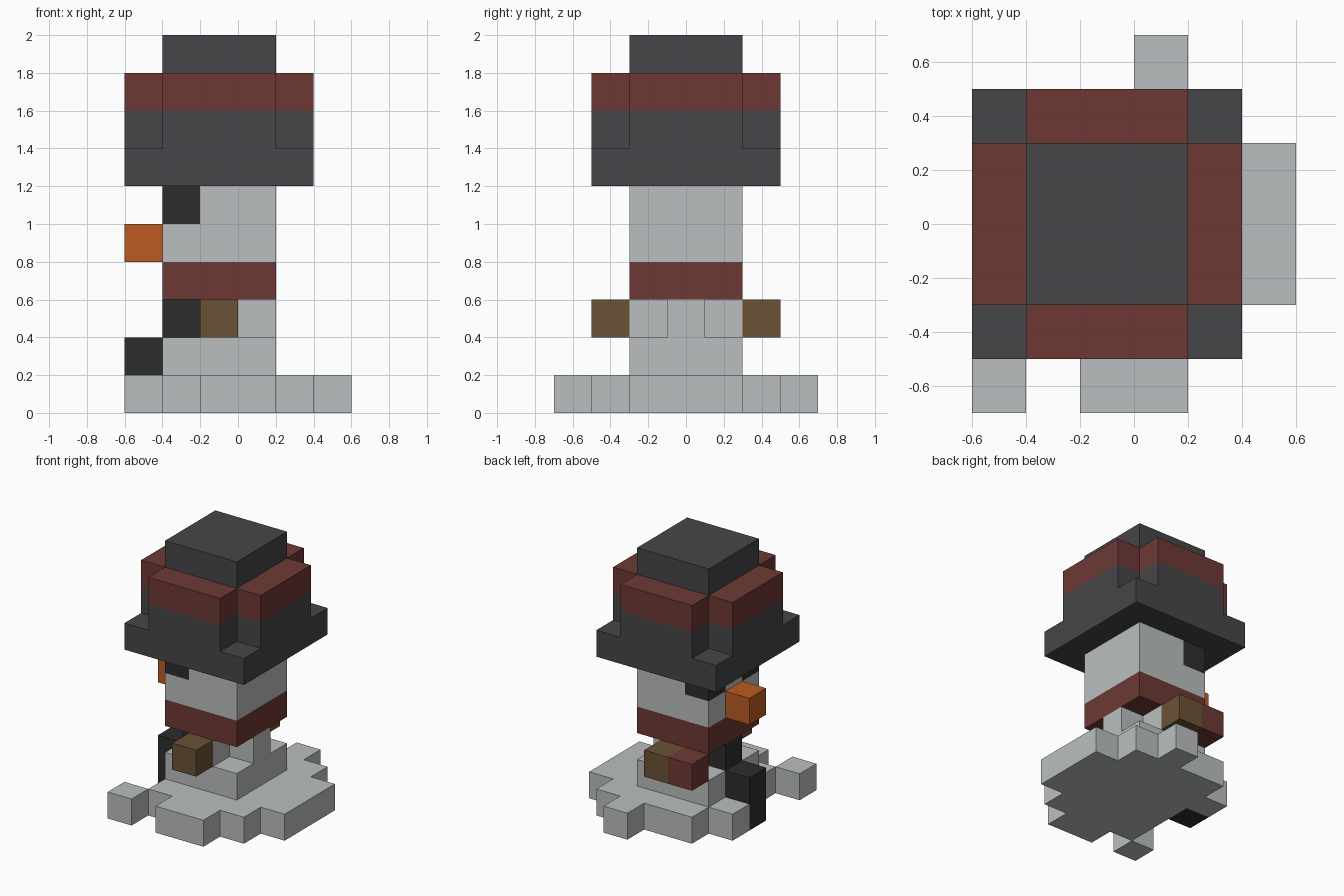
import bpy
import bmesh
from math import radians

cube = bpy.data.objects.get("Cube")
if cube:
    bpy.data.objects.remove(cube)

U = 0.2                      # size of one cell
LEFT, BACK = -0.6, 0.7       # back left corner of the cell grid


def linear(v):
    v /= 255
    return v / 12.92 if v <= 0.04045 else ((v + 0.055) / 1.055) ** 2.4


def make_material(name, hex_code):
    color = [linear(c) for c in bytes.fromhex(hex_code)] + [1]
    mat = bpy.data.materials.new(name)
    mat.use_nodes = True
    mat.diffuse_color = color
    bsdf = mat.node_tree.nodes["Principled BSDF"]
    bsdf.inputs["Base Color"].default_value = color
    bsdf.inputs["Roughness"].default_value = 0.9
    return mat


snow = make_material("snow_grey", "BBBFBF")
charcoal = make_material("charcoal", "464649")
red = make_material("dark_red", "6D3934")
orange = make_material("orange", "BC5B22")
brown = make_material("brown", "6B5235")
black = make_material("black", "2D2D2D")


def slab(name, mat, plan, col, row, bottom, top):
    """Extrude a plan of cells, drawn back to front, between two layers."""
    cells = {(col + i, row + j) for j, line in enumerate(plan)
             for i, mark in enumerate(line) if mark == "#"}
    bm = bmesh.new()

    def face(*points):
        bm.faces.new([bm.verts.new((LEFT + i * U, BACK - j * U, k * U))
                      for i, j, k in points])

    for i, j in cells:
        ring = [(i, j + 1), (i + 1, j + 1), (i + 1, j), (i, j)]
        sides = [(i, j + 1), (i + 1, j), (i, j - 1), (i - 1, j)]
        face(*[(x, y, top) for x, y in ring])
        face(*[(x, y, bottom) for x, y in reversed(ring)])
        for n, side in enumerate(sides):
            if side not in cells:
                a, b = ring[n], ring[(n + 1) % len(ring)]
                face((*a, bottom), (*b, bottom), (*b, top), (*a, top))
    bmesh.ops.remove_doubles(bm, verts=bm.verts, dist=U / 100)
    bmesh.ops.dissolve_limit(bm, angle_limit=radians(1),
                             verts=bm.verts, edges=bm.edges)
    mesh = bpy.data.meshes.new(name)
    bm.to_mesh(mesh)
    bm.free()
    mesh.materials.append(mat)
    bpy.context.collection.objects.link(bpy.data.objects.new(name, mesh))


def block(name, mat, col, row, bottom, top, width=1, depth=1):
    slab(name, mat, ["#" * width] * depth, col, row, bottom, top)


# Ground patch and lower body
slab("snow_base", snow, ["...#..",
                         ".####.",
                         "######",
                         ".#####",
                         ".#####",
                         ".####.",
                         "#.##.."], 0, 0, 0, 1)
block("lower_body", snow, 1, 2, 1, 2, 3, 3)
block("lower_button", black, 0, 3, 0, 2)

# Narrow waist with arms
slab("waist", snow, [".#.",
                     ".##",
                     ".#."], 1, 2, 2, 3)
block("waist_button", black, 1, 3, 2, 3)
block("front_arm", brown, 2, 5, 2, 3)
block("back_arm", brown, 2, 1, 2, 3)
block("mitten", red, 1, 1, 2, 3)

# Scarf and head
block("scarf", red, 1, 2, 3, 4, 3, 3)
block("lower_head", snow, 1, 2, 4, 5, 3, 3)
slab("upper_head", snow, [".##",
                          "###",
                          ".##"], 1, 2, 5, 6)
for side, row in (("front", 4), ("back", 2)):
    block(side + "_eye", black, 1, row, 5, 6)
block("nose", orange, 0, 3, 4, 5)

# Hat
cross = [".###.", "#####", "#####", "#####", ".###."]
block("hat_brim", charcoal, 0, 1, 6, 7, 5, 5)
slab("hat_crown", charcoal, cross, 0, 1, 7, 8)
slab("hat_band", red, cross, 0, 1, 8, 9)
block("hat_top", charcoal, 1, 2, 9, 10, 3, 3)
